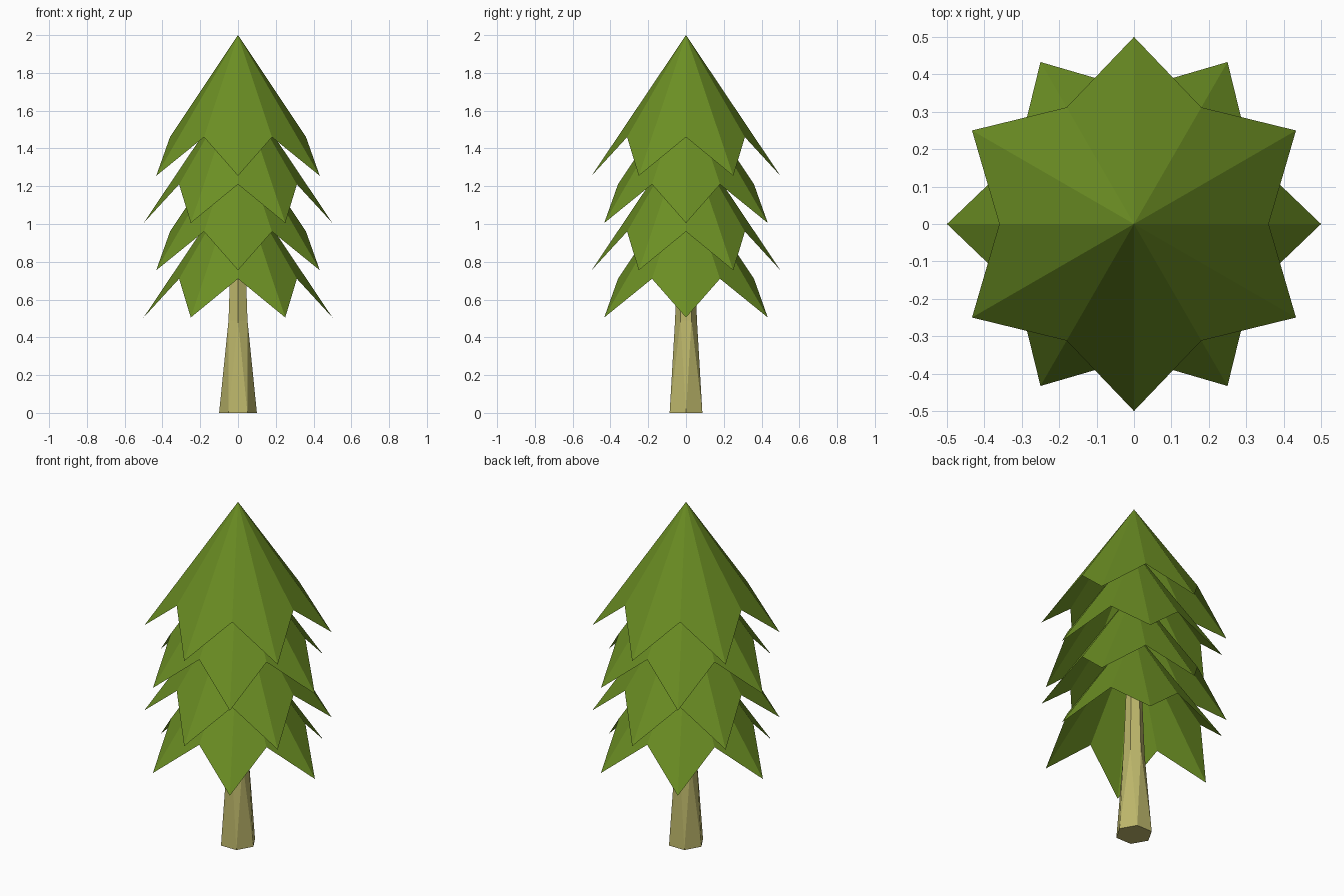
import bpy
from math import cos, sin, radians

if "Cube" in bpy.data.objects:
    bpy.data.objects.remove(bpy.data.objects["Cube"])


def material(name, color):
    mat = bpy.data.materials.new(name)
    mat.diffuse_color = (*color, 1)
    mat.use_nodes = True
    mat.node_tree.nodes["Principled BSDF"].inputs["Base Color"].default_value = mat.diffuse_color
    return mat


def mesh_object(name, verts, faces, mat):
    mesh = bpy.data.meshes.new(name)
    mesh.from_pydata(verts, [], faces)
    mesh.materials.append(mat)
    obj = bpy.data.objects.new(name, mesh)
    bpy.context.collection.objects.link(obj)
    return obj


def polar(radius, degrees, z):
    a = radians(degrees)
    return (radius * cos(a), radius * sin(a), z)


green = material("foliage_green", (0.147, 0.270, 0.017))
khaki = material("trunk_khaki", (0.509, 0.473, 0.147))

# Foliage: four open star-rimmed cones, each turned 30 degrees from the next
for tier in range(4):
    apex = 2.0 - 0.25 * tier
    turn = 30 if tier % 2 == 0 else 0
    verts = [(0, 0, apex)]
    for i in range(12):
        r, drop = (0.5, 0.745) if i % 2 == 0 else (0.36, 0.54)
        verts.append(polar(r, turn + 30 * i, apex - drop))
    faces = [(0, i + 1, (i + 1) % 12 + 1) for i in range(12)]
    mesh_object(f"foliage_tier_{tier + 1}", verts, faces, green)

# Trunk: hexagon base twisting 30 degrees to a slimmer upper hexagon
rings = [(0.1, 0, 0), (0.058, 30, 0.49), (0.038, 30, 1.0)]
verts = [polar(r, turn + 60 * i, z) for r, turn, z in rings for i in range(6)]
faces = [tuple(range(5, -1, -1)), tuple(range(12, 18))]
for i in range(6):
    j = (i + 1) % 6
    faces += [(i, j, 6 + i), (j, 6 + j, 6 + i), (6 + i, 6 + j, 12 + j, 12 + i)]
mesh_object("trunk", verts, faces, khaki)
